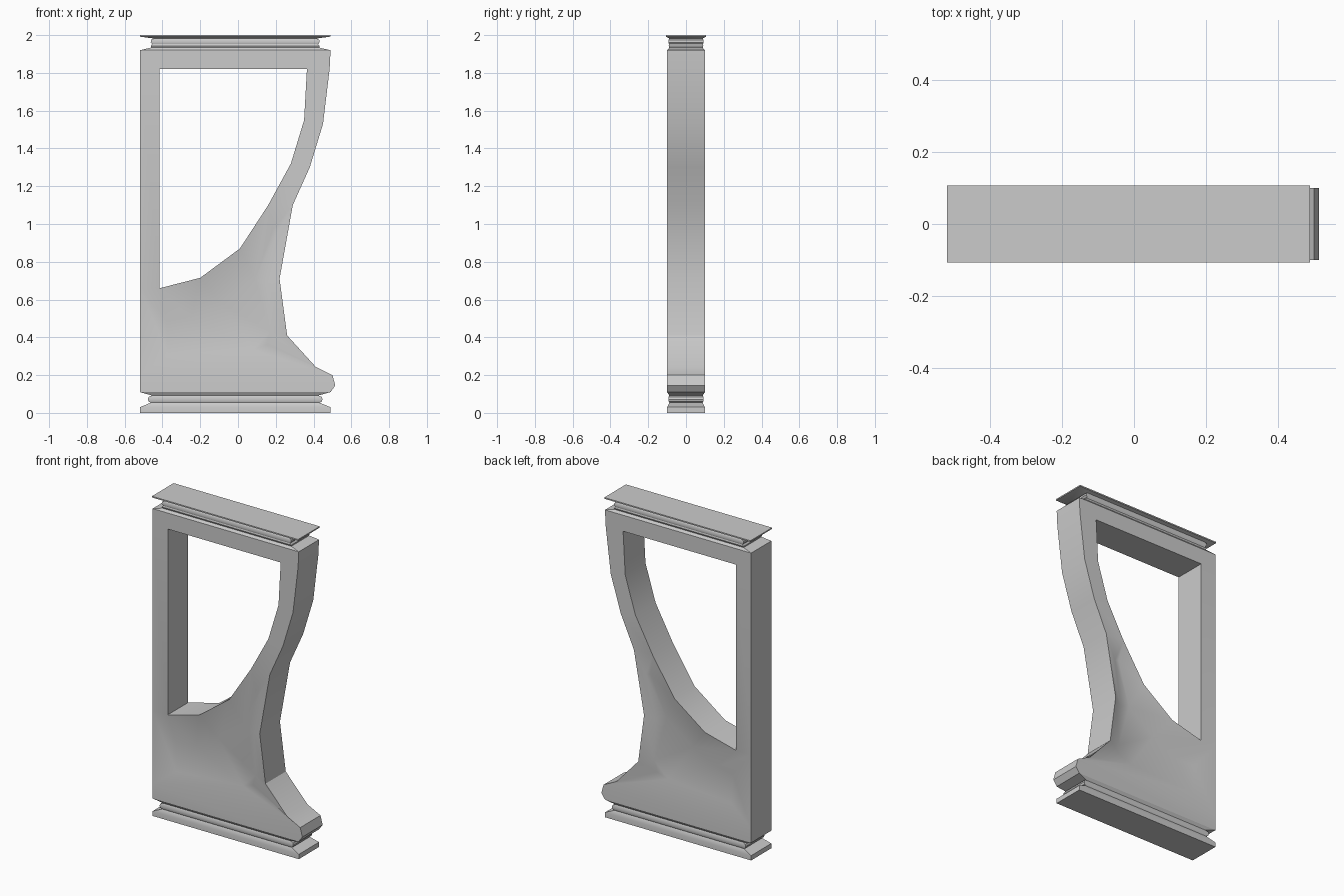
import bpy, bmesh

if "Cube" in bpy.data.objects:
    bpy.data.objects.remove(bpy.data.objects["Cube"])

HALF = 0.1      # half thickness of the frame
CX = -0.015     # centre of the end collars


def finish(name, bm, angle=0.55):
    bmesh.ops.remove_doubles(bm, verts=bm.verts, dist=0.0005)
    bmesh.ops.recalc_face_normals(bm, faces=bm.faces)
    mesh = bpy.data.meshes.new(name)
    bm.to_mesh(mesh)
    bm.free()
    ob = bpy.data.objects.new(name, mesh)
    bpy.context.collection.objects.link(ob)
    bpy.ops.object.select_all(action='DESELECT')
    ob.select_set(True)
    bpy.context.view_layer.objects.active = ob
    bpy.ops.object.shade_smooth_by_angle(angle=angle)
    return ob


def loft(name, sections):
    """Stack of rectangles: (half width, half depth, z)."""
    bm = bmesh.new()
    rings = [[bm.verts.new((CX + sx * w, sy * d, z))
              for sx, sy in ((-1, -1), (1, -1), (1, 1), (-1, 1))]
             for w, d, z in sections]
    for a, b in zip(rings, rings[1:]):
        for i in range(4):
            j = (i + 1) % 4
            bm.faces.new((a[i], a[j], b[j], b[i]))
    bm.faces.new(rings[0])
    bm.faces.new(rings[-1])
    return finish(name, bm)


# Frame: window edge and outer edge of the curved post, from the top down
inner = [(0.365, 1.82), (0.35, 1.55), (0.28, 1.32), (0.16, 1.10)]
outer = [(0.485, 1.82), (0.45, 1.53), (0.38, 1.30), (0.29, 1.10)]
polys = [[inner[i], outer[i], outer[i + 1], inner[i + 1]] for i in range(3)]
# top bar, straight post, foot strip
polys += [
    [(-0.52, 1.92), (-0.52, 1.82), (-0.415, 1.82), inner[0], outer[0], (0.49, 1.92)],
    [(-0.52, 1.82), (-0.52, 0.66), (-0.415, 0.66), (-0.415, 1.82)],
    [(-0.52, 0.11), (0.49, 0.11), (0.515, 0.145), (0.50, 0.20), (-0.52, 0.20)],
]
# lower panel: rim, and the dished pocket inside it (x, z, depth)
rim = [inner[3], (0.01, 0.87), (-0.20, 0.715), (-0.415, 0.66), (-0.52, 0.66),
       (-0.52, 0.20), (0.50, 0.20), (0.41, 0.245), (0.26, 0.41), (0.22, 0.71), outer[3]]
pocket = [(0.185, 0.97, 0.015), (0.09, 0.71, 0.038), (-0.09, 0.58, 0.04),
          (-0.25, 0.50, 0.038), (-0.38, 0.49, 0.022), (-0.37, 0.31, 0.02),
          (0.08, 0.335, 0.035), (0.15, 0.36, 0.033), (0.17, 0.43, 0.03),
          (0.16, 0.69, 0.03), (0.215, 0.96, 0.012)]
n = len(rim)
polys += [[rim[i], rim[(i + 1) % n], pocket[(i + 1) % n], pocket[i]] for i in range(n)]
polys.append(pocket)

bm = bmesh.new()
for p in polys:
    bm.faces.new([bm.verts.new((q[0], -HALF + (q[2] if len(q) > 2 else 0), q[1])) for q in p])
bmesh.ops.remove_doubles(bm, verts=bm.verts, dist=0.0005)
bmesh.ops.triangulate(bm, faces=[f for f in bm.faces if len(f.verts) == n])

# mirrored back and connecting walls
rim_edges = [e for e in bm.edges if e.is_boundary]
front_faces = list(bm.faces)
back = {v: bm.verts.new((v.co.x, -v.co.y, v.co.z)) for v in list(bm.verts)}
for f in front_faces:
    bm.faces.new([back[v] for v in reversed(f.verts)])
for e in rim_edges:
    a, b = e.verts
    bm.faces.new((a, b, back[b], back[a]))
finish("window_frame", bm)

# Base plate with grooved neck and bead
loft("base_collar", [(0.505, 0.10, 0.0), (0.505, 0.10, 0.03), (0.447, 0.088, 0.054),
                     (0.458, 0.092, 0.060), (0.462, 0.094, 0.072), (0.458, 0.092, 0.085),
                     (0.44, 0.088, 0.092), (0.505, 0.10, 0.11)])

# Thin cap plate with grooved neck and bead
loft("top_collar", [(0.505, 0.10, 1.92), (0.445, 0.088, 1.934), (0.447, 0.092, 1.943),
                    (0.439, 0.09, 1.952), (0.447, 0.094, 1.962), (0.446, 0.092, 1.975),
                    (0.43, 0.088, 1.982), (0.505, 0.107, 1.992), (0.505, 0.107, 2.0)])
